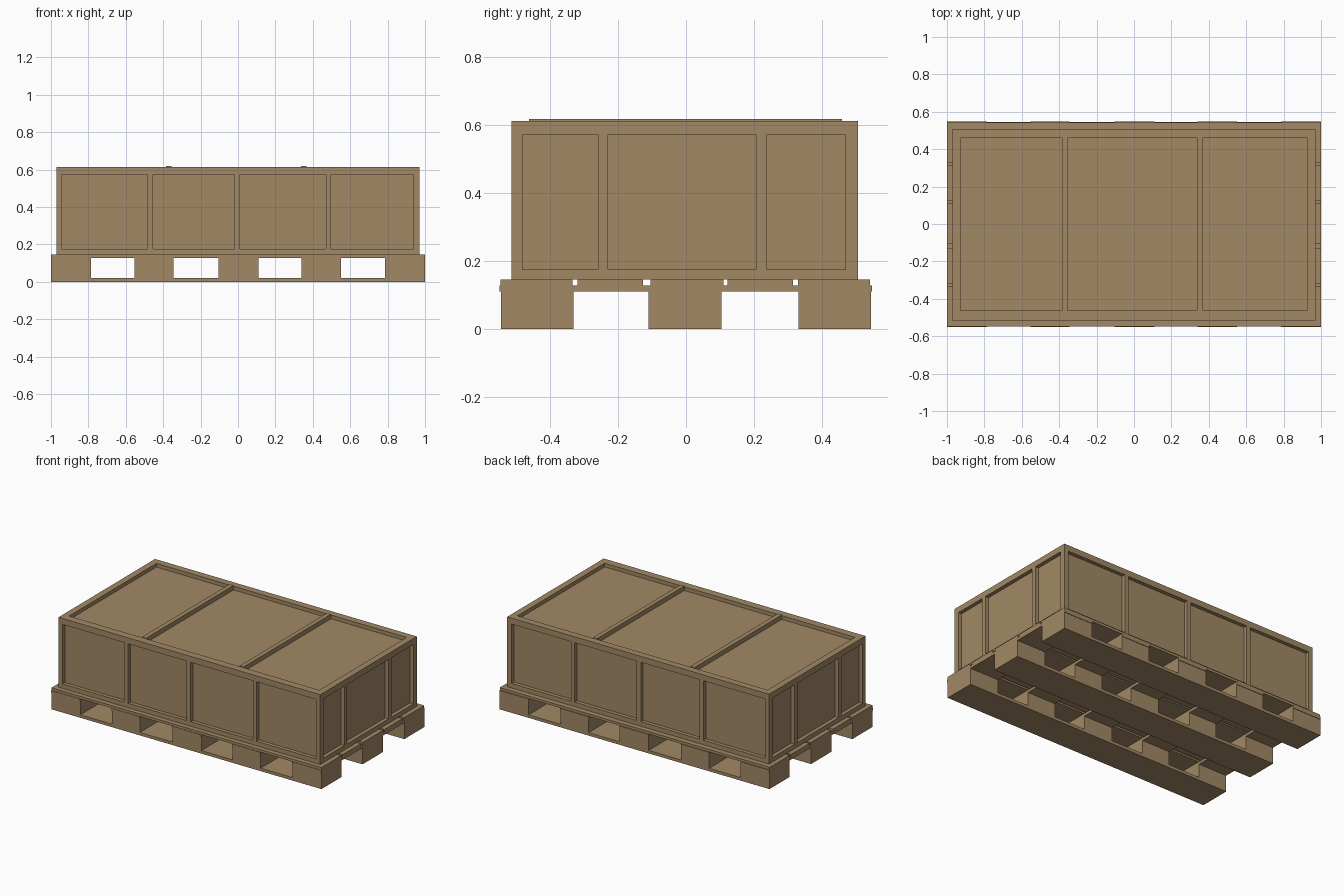
import bpy

if "Cube" in bpy.data.objects:
    bpy.data.objects.remove(bpy.data.objects["Cube"])

wood = bpy.data.materials.new("brown_wood")
wood.diffuse_color = (0.36, 0.25, 0.13, 1)
wood.use_nodes = True
wood.node_tree.nodes["Principled BSDF"].inputs["Base Color"].default_value = wood.diffuse_color


def box(name, x, y, z):
    """Axis-aligned box from (min, max) ranges."""
    bpy.ops.mesh.primitive_cube_add(
        size=1, location=[(r[0] + r[1]) / 2 for r in (x, y, z)])
    ob = bpy.context.object
    ob.name = name
    ob.scale = [r[1] - r[0] for r in (x, y, z)]
    bpy.ops.object.transform_apply(location=False, rotation=False, scale=True)
    ob.data.materials.append(wood)
    return ob


# Pallet: runners, blocks, cross boards and deck boards
runner_y = [(-0.545, -0.332), (-0.11, 0.105), (0.332, 0.545)]
block_x = [(-1, -0.787), (-0.553, -0.345), (-0.105, 0.11), (0.34, 0.55), (0.785, 1)]
deck_y = [(-0.547, -0.335), (-0.32, -0.127), (-0.104, 0.11), (0.122, 0.315), (0.33, 0.543)]
for y in runner_y:
    box("pallet_runner", (-1, 1), y, (0, 0.02))
    for x in block_x:
        box("pallet_block", x, y, (0.02, 0.11))
for x in block_x:
    box("pallet_cross_board", x, (-0.55, 0.548), (0.11, 0.128))
for y in deck_y:
    box("pallet_deck_board", (-1, 1), y, (0.128, 0.145))

# Crate core: the recessed panels of every side
X, Y0, Y1, Z0, Z1, D = 0.97, -0.515, 0.507, 0.145, 0.613, 0.025
box("crate_panels", (-X + D, X - D), (Y0 + D, Y1 - D), (Z0, Z1 - D))

# Long side frames: rails and posts
for y in ((Y0, Y0 + D), (Y1 - D, Y1)):
    box("side_bottom_rail", (-X, X), y, (Z0, 0.175))
    box("side_top_rail", (-X, X), y, (0.573, Z1))
    for x in ((-X, -0.94), (-0.485, -0.455), (-0.02, 0.01), (0.47, 0.497), (0.937, X)):
        box("side_post", x, y, (0.175, 0.573))

# End frames: rails and posts
for x in ((-X, -X + D), (X - D, X)):
    inner = (Y0 + D, Y1 - D)
    box("end_bottom_rail", x, inner, (Z0, 0.175))
    box("end_top_rail", x, inner, (0.573, Z1))
    for y in ((Y0 + D, -0.482), (-0.26, -0.23), (0.207, 0.237), (0.47, Y1 - D)):
        box("end_post", x, y, (0.175, 0.573))

# Lid frame and cross battens
for y in ((Y0 + D, -0.463), (0.46, Y1 - D)):
    box("lid_long_rail", (-X + D, X - D), y, (Z1 - D, Z1))
for x in ((-X + D, -0.927), (0.927, X - D)):
    box("lid_end_rail", x, (-0.463, 0.46), (Z1 - D, Z1))
for x in ((-0.386, -0.355), (0.337, 0.367)):
    box("lid_batten", x, (-0.463, 0.46), (Z1 - D, 0.618))
